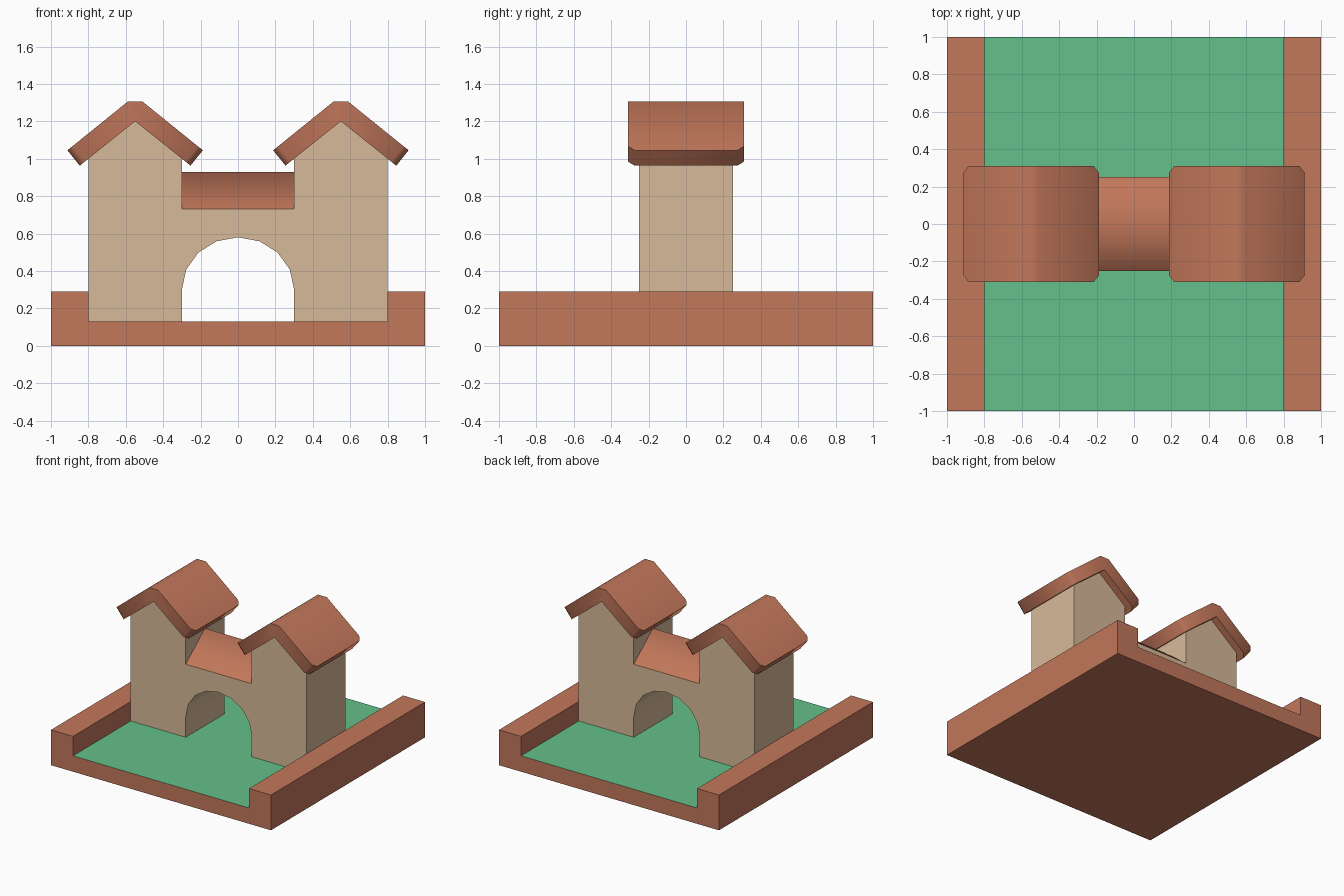
import bpy, bmesh, math

if "Cube" in bpy.data.objects:
    bpy.data.objects.remove(bpy.data.objects["Cube"])


def material(name, rgb):
    m = bpy.data.materials.new(name)
    m.diffuse_color = (*rgb, 1)
    m.use_nodes = True
    m.node_tree.nodes["Principled BSDF"].inputs["Base Color"].default_value = m.diffuse_color
    return m


BRICK = material("terracotta", (0.54, 0.185, 0.104))
STONE = material("sandstone", (0.68, 0.49, 0.32))
GRASS = material("grass green", (0.127, 0.53, 0.26))


def extrude(name, profile, half_depth, mats, bevel=None, smooth=None):
    """Extrude an x/z profile along y, optionally bevelling chosen edges."""
    bm = bmesh.new()
    face = bm.faces.new([bm.verts.new((x, -half_depth, z)) for x, z in profile])
    new = bmesh.ops.extrude_face_region(bm, geom=[face], use_keep_orig=True)["geom"]
    for v in new:
        if isinstance(v, bmesh.types.BMVert):
            v.co.y = half_depth
    bmesh.ops.recalc_face_normals(bm, faces=bm.faces)
    if bevel:
        rule, width = bevel
        bmesh.ops.bevel(bm, geom=[e for e in bm.edges if rule(e)], offset=width,
                        segments=1, affect='EDGES', profile=0.5)
    mesh = bpy.data.meshes.new(name)
    bm.to_mesh(mesh)
    bm.free()
    for m in mats:
        mesh.materials.append(m)
    if smooth:
        mesh.shade_smooth()
        mesh.set_sharp_from_angle(angle=math.radians(smooth))
    obj = bpy.data.objects.new(name, mesh)
    bpy.context.collection.objects.link(obj)
    return obj


# Base tray with raised side walls and a grass floor
base = extrude("base", [(-1, 0), (1, 0), (1, 0.29), (0.8, 0.29), (0.8, 0.13),
                        (-0.8, 0.13), (-0.8, 0.29), (-1, 0.29)], 1, [BRICK, GRASS])
for p in base.data.polygons:
    if p.normal.z > 0.9 and p.center.z < 0.2:
        p.material_index = 1

# Gatehouse: two gabled towers joined over an arch
arch = [(0.3 * math.cos(math.pi * i / 8), 0.3 + 0.28 * math.sin(math.pi * i / 8))
        for i in range(9)]
right = [(0.3, 0.13), (0.8, 0.13), (0.8, 1.0), (0.55, 1.2), (0.3, 1.0), (0.3, 0.73)]
left = [(-x, z) for x, z in reversed(right)]
extrude("gatehouse", right + left + arch[::-1], 0.25, [STONE])


# Tower roofs with cut eave corners
def eave_corner(e):
    a, b = e.verts
    return abs(a.co.y - b.co.y) < 1e-4 and (min(a.co.x, b.co.x) > 0.28
                                            or max(a.co.x, b.co.x) < -0.28)


half = [(0.04, 1.305), (0.362, 1.045), (0.296, 0.963)]
roof = half + [(0, 1.2)] + [(-x, z) for x, z in reversed(half)]
for side, x in (("left", -0.55), ("right", 0.55)):
    obj = extrude(side + "_tower_roof", roof, 0.31, [BRICK], (eave_corner, 0.035), 60)
    obj.location.x = x

# Ridge roof over the arch, running between the towers
mesh = bpy.data.meshes.new("bridge_roof")
mesh.from_pydata([(x, y, z) for y, z in ((-0.25, 0.73), (0, 0.93), (0.25, 0.73))
                  for x in (-0.3, 0.3)], [], [(0, 1, 3, 2), (2, 3, 5, 4)])
mesh.materials.append(BRICK)
mesh.shade_smooth()
bpy.context.collection.objects.link(bpy.data.objects.new("bridge_roof", mesh))
